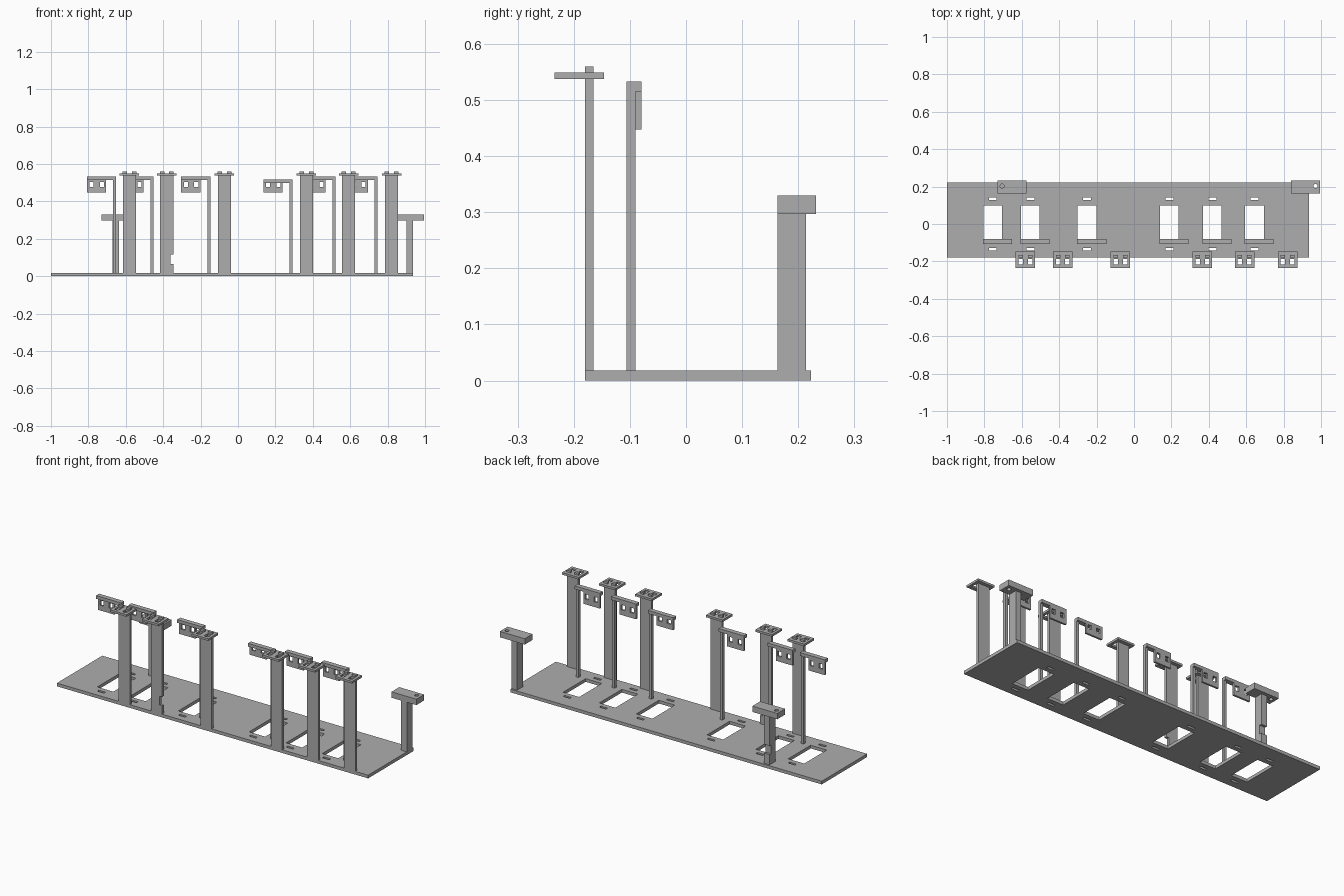
import bpy
import bmesh
from mathutils import Vector

cube = bpy.data.objects.get("Cube")
if cube:
    bpy.data.objects.remove(cube, do_unlink=True)

grey = bpy.data.materials.new("plain grey")
grey.use_nodes = True
GREY = (0.42, 0.42, 0.42, 1)
grey.diffuse_color = GREY
grey.node_tree.nodes["Principled BSDF"].inputs["Base Color"].default_value = GREY


def finish(name, bm):
    bmesh.ops.recalc_face_normals(bm, faces=bm.faces)
    mesh = bpy.data.meshes.new(name)
    bm.to_mesh(mesh)
    bm.free()
    mesh.materials.append(grey)
    obj = bpy.data.objects.new(name, mesh)
    bpy.context.collection.objects.link(obj)
    return obj


def panel(name, u, v, depth, holes=(), plane="XY"):
    """Flat sheet over u and v with rectangular holes, thick along depth."""
    def place(a, b, c):
        return {"XY": (a, b, c), "XZ": (a, c, b), "YZ": (c, a, b)}[plane]

    us, vs = set(u), set(v)
    for hu, hv in holes:
        us.update(hu)
        vs.update(hv)
    us, vs = sorted(us), sorted(vs)
    bm = bmesh.new()
    grid = [[bm.verts.new(place(a, b, depth[0])) for b in vs] for a in us]
    for i in range(len(us) - 1):
        for j in range(len(vs) - 1):
            a, b = (us[i] + us[i + 1]) / 2, (vs[j] + vs[j + 1]) / 2
            if not any(h[0] < a < h[1] and k[0] < b < k[1] for h, k in holes):
                bm.faces.new((grid[i][j], grid[i + 1][j],
                              grid[i + 1][j + 1], grid[i][j + 1]))
    loose = [p for p in bm.verts if not p.link_faces]
    bmesh.ops.delete(bm, geom=loose, context="VERTS")
    extruded = bmesh.ops.extrude_face_region(
        bm, geom=bm.faces[:], use_keep_orig=True)["geom"]
    moved = [g for g in extruded if isinstance(g, bmesh.types.BMVert)]
    bmesh.ops.translate(bm, verts=moved,
                        vec=Vector(place(0, 0, depth[1] - depth[0])))
    return finish(name, bm)


def span(centre, half):
    return (centre - half, centre + half)


def drill(obj, x, y, z, radius):
    """Cut a round vertical hole through a part."""
    bm = bmesh.new()
    bmesh.ops.create_cone(bm, cap_ends=True, segments=20, radius1=radius,
                          radius2=radius, depth=0.1)
    bmesh.ops.translate(bm, verts=bm.verts, vec=(x, y, z))
    cutter = finish("hole_cutter", bm)
    cutter.hide_render = True
    mod = obj.modifiers.new("hole", "BOOLEAN")
    mod.operation = "DIFFERENCE"
    mod.object = cutter
    bpy.context.view_layer.objects.active = obj
    bpy.ops.object.modifier_apply(modifier=mod.name)
    bpy.data.objects.remove(cutter, do_unlink=True)


BASE = 0.018
windows = (-0.805, -0.604, -0.301, 0.139, 0.369, 0.594)
pillars = (-0.581, -0.381, -0.073, 0.366, 0.591, 0.821)

# Base plate with windows and small slots on both sides of each window
openings = []
for x in windows:
    openings.append(((x, x + 0.1), (-0.1, 0.1)))
    for y in (-0.134, 0.134):
        openings.append((span(x + 0.05, 0.021), span(y, 0.007)))
panel("base_plate", (-1, 0.935), (-0.18, 0.223), (0, BASE), openings)

# Hooked brackets: slim post, arm and hanging plate with two holes
for n, x in enumerate(windows):
    top = 0.517 if n == 3 else 0.533
    end = x + 0.153
    panel(f"bracket_post_{n}", (end - 0.016, end), (BASE, top - 0.018),
          (-0.106, -0.09), plane="XZ")
    panel(f"bracket_arm_{n}", (x - 0.003, end), (-0.106, -0.079),
          (top - 0.018, top))
    bolts = [(span(x + d, 0.011), span(0.49, 0.014)) for d in (0.022, 0.078)]
    panel(f"bracket_plate_{n}", (x - 0.003, x + 0.1), (0.447, top - 0.018),
          (-0.09, -0.079), bolts, "XZ")

# Front pillars with a pierced cap; two tabs rise through each cap
for n, x in enumerate(pillars):
    notch = [((x + 0.02, x + 0.035), (0.065, 0.115))] if n == 1 else []
    panel(f"pillar_{n}", span(x, 0.035), (BASE, 0.537), (-0.18, -0.165),
          notch, "XZ")
    bolts = [(span(x + d, 0.012), (-0.216, -0.186)) for d in (-0.025, 0.025)]
    panel(f"pillar_cap_{n}", span(x, 0.052), (-0.234, -0.146),
          (0.537, 0.549), bolts)
    for d in (-0.025, 0.025):
        panel(f"pillar_tab_{n}", span(x + d, 0.012), (-0.18, -0.165),
              (0.549, 0.56))

# Rear posts with overhanging heads, mirrored about their outer ends
for side, end, s in (("left", 0.995, -1), ("right", -0.73, 1)):
    notch = [((0.2, 0.214), (0.075, 0.125))] if side == "right" else []
    panel(f"rear_post_{side}", (0.163, 0.214), (BASE, 0.297),
          sorted((end + s * 0.06, end + s * 0.095)), notch, "YZ")
    head = panel(f"rear_head_{side}", sorted((end, end + s * 0.155)),
                 (0.163, 0.232), (0.297, 0.33))
    drill(head, end + s * 0.025, 0.203, 0.313, 0.011)
